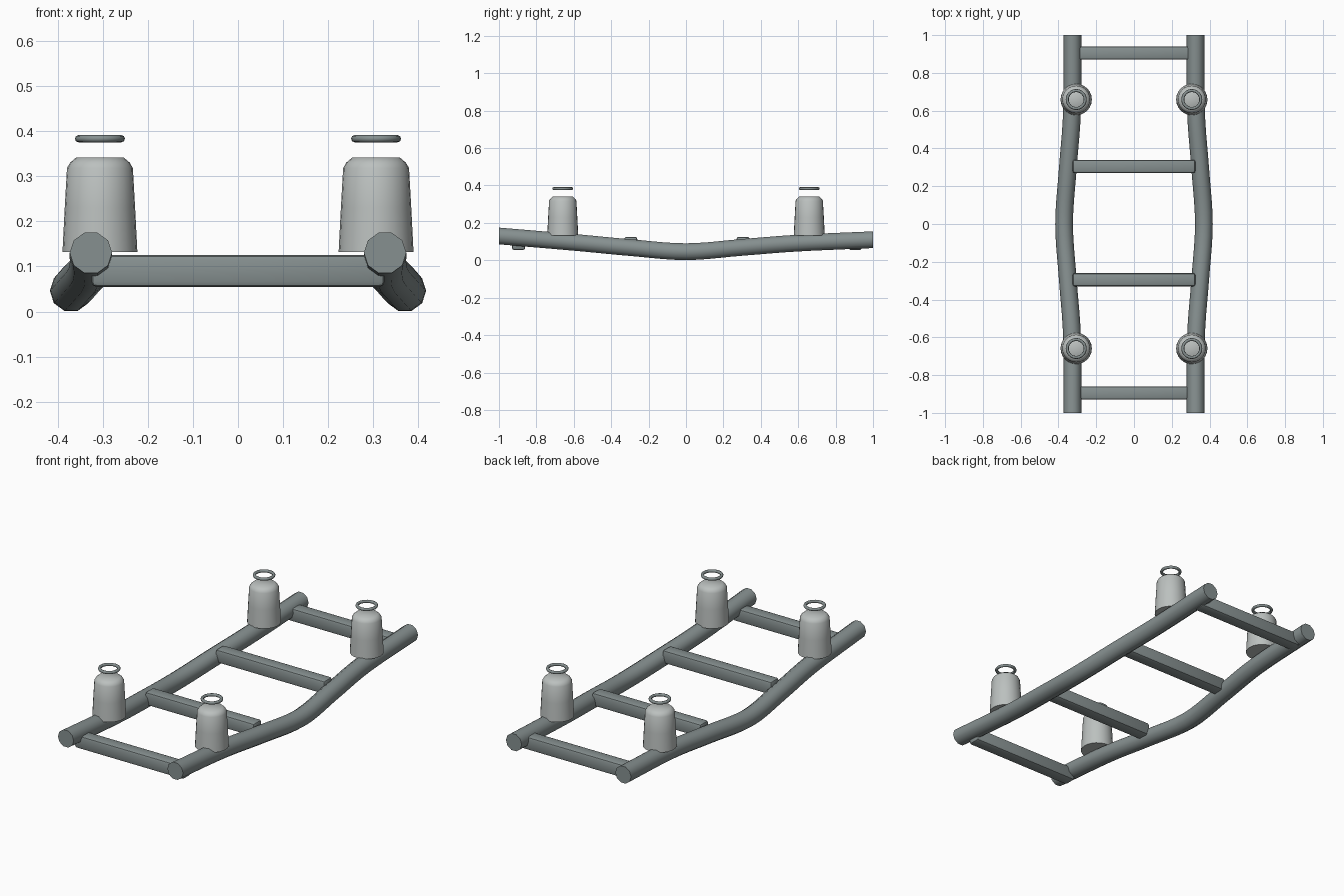
import bpy, bmesh, math
from mathutils import Vector

cube = bpy.data.objects.get("Cube")
if cube:
    bpy.data.objects.remove(cube, do_unlink=True)


def material(name, rgb):
    mat = bpy.data.materials.new(name)
    mat.use_nodes = True
    mat.diffuse_color = (*rgb, 1)
    mat.node_tree.nodes["Principled BSDF"].inputs["Base Color"].default_value = (*rgb, 1)
    return mat


STEEL = material("grey steel", (0.24, 0.28, 0.28))
CERAMIC = material("pale ceramic", (0.5, 0.53, 0.52))


def finish(bm, name, mat, angle=None):
    bmesh.ops.recalc_face_normals(bm, faces=bm.faces)
    mesh = bpy.data.meshes.new(name)
    bm.to_mesh(mesh)
    bm.free()
    mesh.materials.append(mat)
    obj = bpy.data.objects.new(name, mesh)
    bpy.context.collection.objects.link(obj)
    if angle:
        bpy.ops.object.select_all(action='DESELECT')
        obj.select_set(True)
        bpy.context.view_layer.objects.active = obj
        bpy.ops.object.shade_smooth_by_angle(angle=math.radians(angle))
    return obj


def loft(bm, rings, closed=False, caps=True):
    """Skin a list of vertex rings."""
    loops = [[bm.verts.new(p) for p in ring] for ring in rings]
    pairs = list(zip(loops, loops[1:]))
    if closed:
        pairs.append((loops[-1], loops[0]))
    for a, b in pairs:
        for i in range(len(a)):
            j = (i + 1) % len(a)
            bm.faces.new((a[i], a[j], b[j], b[i]))
    if caps and not closed:
        bm.faces.new(loops[0])
        bm.faces.new(loops[-1])


def smooth_path(points, steps):
    """Catmull-Rom path through the points."""
    pts = [Vector(p) for p in points]
    ext = [2 * pts[0] - pts[1]] + pts + [2 * pts[-1] - pts[-2]]
    out = []
    for a, b, c, d in zip(ext, ext[1:], ext[2:], ext[3:]):
        for k in range(steps):
            t = k / steps
            out.append(0.5 * (2 * b + (c - a) * t + (2 * a - 5 * b + 4 * c - d) * t * t
                              + (3 * b - a - 3 * c + d) * t ** 3))
    return out + [pts[-1]]


def circle(n, r):
    return [(r * math.cos(math.tau * i / n), r * math.sin(math.tau * i / n)) for i in range(n)]


# Two bowed, sagging side rails
RAIL = [(0.326, -1, 0.13), (0.328, -0.6, 0.096), (0.35, -0.3, 0.068), (0.37, 0, 0.046),
        (0.35, 0.3, 0.069), (0.328, 0.6, 0.092), (0.326, 1, 0.11)]
for side, sx in (("left", 1), ("right", -1)):
    bm = bmesh.new()
    loft(bm, [[(sx * p.x + u, p.y, p.z + v) for u, v in circle(10, 0.047)]
              for p in smooth_path(RAIL, 5)])
    finish(bm, f"{side}_rail", STEEL, 45)

# Four bevelled cross rungs
for i, y in enumerate((-0.895, -0.295, 0.305, 0.905)):
    bm = bmesh.new()
    bmesh.ops.create_cube(bm, size=1)
    for v in bm.verts:
        v.co = (v.co.x * 0.65, v.co.y * 0.07 + y, v.co.z * 0.071 + 0.09)
    bmesh.ops.bevel(bm, geom=bm.edges[:], offset=0.012, segments=2, profile=0.5, affect='EDGES')
    finish(bm, f"rung_{i + 1}", STEEL, 40)

# Insulators with a ring floating above each
PROFILE = [(0.083, 0.132), (0.078, 0.23), (0.073, 0.318), (0.066, 0.33), (0.053, 0.341)]
for sx, side in ((1, "left"), (-1, "right")):
    for sy, end in ((-1, "front"), (1, "back")):
        x, y = sx * 0.306, sy * 0.659
        bm = bmesh.new()
        loft(bm, [[(x + u, y + v, z) for u, v in circle(24, r)] for r, z in PROFILE])
        finish(bm, f"{end}_{side}_insulator", CERAMIC, 60)
        bm = bmesh.new()
        loft(bm, [[(x + u, y + v, 0.383 + h) for u, v in circle(24, 0.0475 + w)]
                  for w, h in circle(8, 0.008)], closed=True)
        finish(bm, f"{end}_{side}_ring", STEEL, 60)
